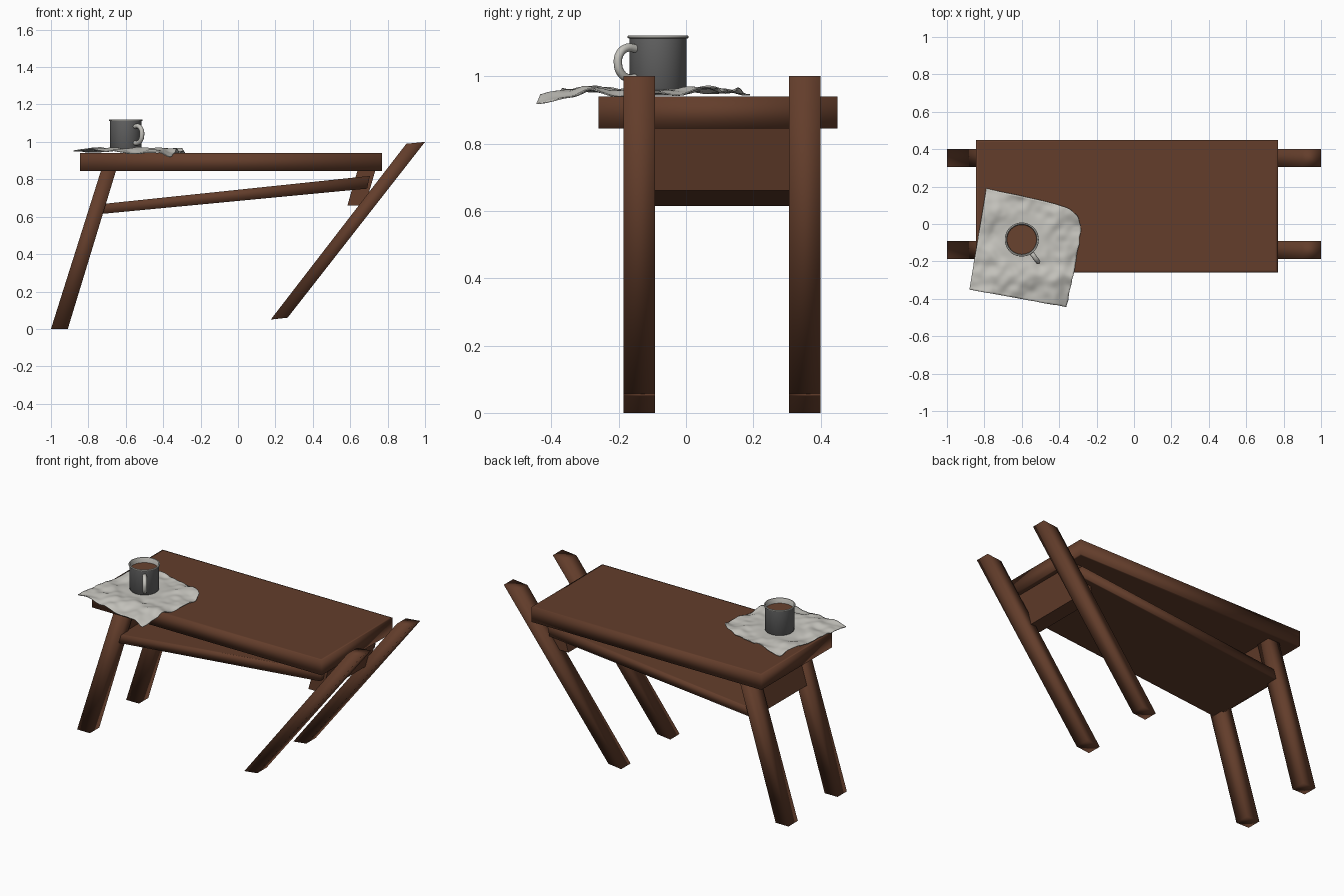
import bpy, bmesh, math
from mathutils import Vector, noise

if "Cube" in bpy.data.objects:
    bpy.data.objects.remove(bpy.data.objects["Cube"])


def material(name, rgb):
    m = bpy.data.materials.new(name)
    m.diffuse_color = (*rgb, 1)
    m.use_nodes = True
    m.node_tree.nodes["Principled BSDF"].inputs["Base Color"].default_value = m.diffuse_color
    return m


WOOD = material("dark_wood", (0.125, 0.047, 0.024))
LINEN = material("pale_linen", (0.56, 0.55, 0.51))
STEEL = material("grey_enamel", (0.13, 0.13, 0.13))
RIM = material("light_enamel", (0.55, 0.54, 0.50))
COFFEE = material("coffee", (0.14, 0.055, 0.028))


def finish(name, bm, mat, smooth=True):
    bmesh.ops.recalc_face_normals(bm, faces=bm.faces[:])
    me = bpy.data.meshes.new(name)
    bm.to_mesh(me)
    bm.free()
    me.materials.append(mat)
    for p in me.polygons:
        p.use_smooth = smooth
    ob = bpy.data.objects.new(name, me)
    bpy.context.collection.objects.link(ob)
    return ob


def slab(name, profile, y0, y1, inset=0, smooth=True):
    """Side profile (x, z) extruded along y."""
    bm = bmesh.new()
    f = bm.faces.new([bm.verts.new((x, y0, z)) for x, z in profile])
    ext = bmesh.ops.extrude_face_region(bm, geom=[f])
    for v in ext["geom"]:
        if isinstance(v, bmesh.types.BMVert):
            v.co.y = y1
    bmesh.ops.recalc_face_normals(bm, faces=bm.faces[:])
    if inset:
        wide = [g for g in bm.faces if abs(g.normal.z) > 0.8]
        bmesh.ops.inset_individual(bm, faces=wide, thickness=inset)
    return finish(name, bm, WOOD, smooth)


# table top with an inset loop so only its rim shades softly
slab("table_top", [(-0.845, 0.845), (0.77, 0.845), (0.77, 0.94), (-0.845, 0.94)],
     -0.26, 0.45, inset=0.02)

# legs, front and back pairs
for side, y in (("front", -0.186), ("back", 0.306)):
    slab(side + "_left_leg", [(-1.0, 0), (-0.91, 0), (-0.645, 0.87), (-0.725, 0.87)],
         y, y + 0.094)
    slab(side + "_right_leg", [(0.175, 0.05), (0.265, 0.06), (1.0, 1.0), (0.90, 0.99)],
         y, y + 0.094)

# slanted aprons under the top and the sloping shelf
slab("right_apron", [(0.585, 0.66), (0.68, 0.66), (0.735, 0.85), (0.64, 0.85)],
     -0.13, 0.345, smooth=False)
slab("left_apron", [(-0.785, 0.65), (-0.72, 0.65), (-0.66, 0.85), (-0.725, 0.85)],
     -0.13, 0.345, smooth=False)
slab("sloping_shelf", [(-0.74, 0.614), (0.69, 0.75), (0.705, 0.818), (-0.725, 0.668)],
     -0.165, 0.385, inset=0.015)

# rumpled cloth
MUG = Vector((-0.60, -0.083, 0))
A, B = Vector((-0.88, -0.35, 0)), Vector((-0.36, -0.445, 0))
C, D = Vector((-0.255, 0.075, 0)), Vector((-0.79, 0.19, 0))
N = 56


def cloth_point(u, v):
    p = A.lerp(B, u).lerp(D.lerp(C, u), v)
    p += Vector((-0.05, -0.03, 0)) * (u * v) ** 7           # softened corner
    p += 0.006 * u ** 4 * noise.noise_vector(p * 25) * Vector((1, 1, 0))
    calm = min(1, max(0, ((p - MUG).to_2d().length - 0.09) / 0.07))
    z = 0.957 + calm * (0.022 * noise.noise(p * 8) + 0.008 * noise.noise(p * 20))
    z += 0.016 * math.exp(-((p.y + 0.28) / 0.05) ** 2) * u   # fold near the front
    z += 0.014 * math.exp(-((p.y - 0.07) / 0.04) ** 2) * u   # fold near the back
    z = max(z, 0.946)
    p.z = z - 0.035 * max(0, u - v) ** 3                     # drooping corner
    return p


bm = bmesh.new()
grid = [[bm.verts.new(cloth_point(i / N, j / N)) for i in range(N + 1)] for j in range(N + 1)]
for j in range(N):
    for i in range(N):
        bm.faces.new((grid[j][i], grid[j][i + 1], grid[j + 1][i + 1], grid[j + 1][i]))
cloth = finish("cloth", bm, LINEN)
thick = cloth.modifiers.new("thickness", "SOLIDIFY")
thick.thickness = 0.004


def lathe(name, profile, mat, sides=48):
    bm = bmesh.new()
    vs = [bm.verts.new((MUG.x + r, MUG.y, z)) for r, z in profile]
    es = [bm.edges.new(e) for e in zip(vs, vs[1:])]
    bmesh.ops.spin(bm, geom=vs + es, cent=MUG, axis=(0, 0, 1),
                   angle=math.tau, steps=sides, use_duplicate=False)
    bmesh.ops.remove_doubles(bm, verts=bm.verts[:], dist=1e-5)
    ob = finish(name, bm, mat)
    bpy.ops.object.select_all(action="DESELECT")
    ob.select_set(True)
    bpy.context.view_layer.objects.active = ob
    bpy.ops.object.shade_smooth_by_angle(angle=math.radians(40))
    return ob


# mug: grey wall, pale lining and rolled rim, coffee
lathe("mug_body", [(0, 0.958), (0.08, 0.958), (0.085, 0.964), (0.085, 1.114)], STEEL)
lathe("mug_lining", [(0.085, 1.112), (0.090, 1.113), (0.091, 1.117), (0.089, 1.121),
                     (0.083, 1.121), (0.079, 1.115), (0.079, 1.06)], RIM)
lathe("mug_coffee", [(0, 1.09), (0.0795, 1.09)], COFFEE)

# mug handle: a bent tube
cu = bpy.data.curves.new("mug_handle", "CURVE")
cu.dimensions = "3D"
cu.bevel_depth = 0.0125
cu.bevel_resolution = 4
cu.resolution_u = 8
cu.use_fill_caps = True
path = [(0.082, 1.082), (0.115, 1.084), (0.141, 1.066), (0.147, 1.035),
        (0.135, 1.008), (0.110, 0.994), (0.082, 0.994)]
sp = cu.splines.new("BEZIER")
sp.bezier_points.add(len(path) - 1)
ang = math.radians(-54)
for bp, (r, z) in zip(sp.bezier_points, path):
    bp.co = (MUG.x + r * math.cos(ang), MUG.y + r * math.sin(ang), z)
    bp.handle_left_type = bp.handle_right_type = "AUTO"
cu.materials.append(RIM)
bpy.context.collection.objects.link(bpy.data.objects.new("mug_handle", cu))
